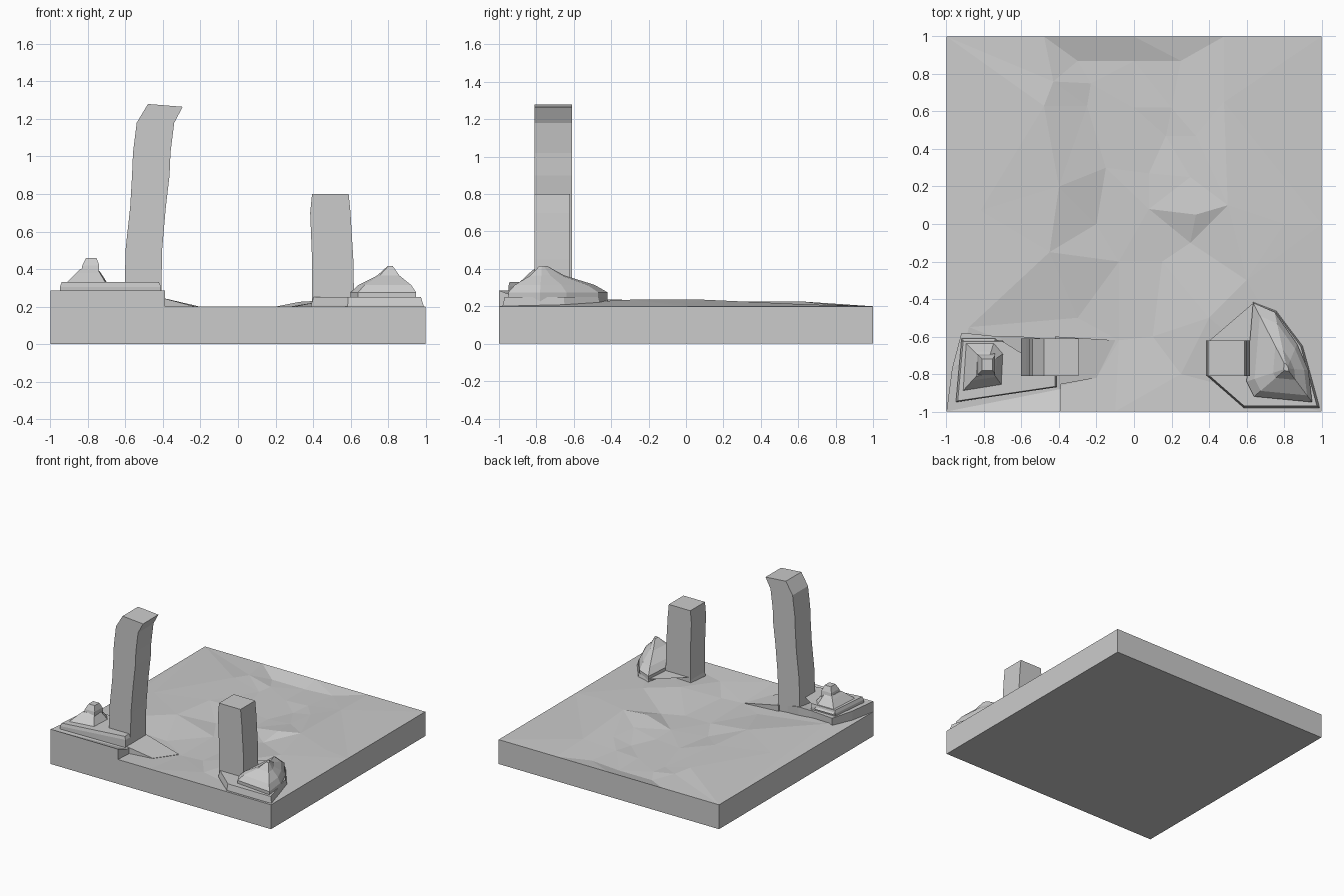
import bpy
import bmesh
from mathutils import Vector
from mathutils.geometry import delaunay_2d_cdt

default_cube = bpy.data.objects.get("Cube")
if default_cube:
    bpy.data.objects.remove(default_cube, do_unlink=True)

# One stone colour for the whole model
stone = bpy.data.materials.new("stone_grey")
stone.use_nodes = True
stone_colour = (0.6, 0.6, 0.6, 1.0)
stone.diffuse_color = stone_colour
stone.node_tree.nodes["Principled BSDF"].inputs["Base Color"].default_value = stone_colour


def finish(name, bm):
    """Turn a bmesh into a flat shaded stone object."""
    bmesh.ops.recalc_face_normals(bm, faces=bm.faces)
    mesh = bpy.data.meshes.new(name)
    bm.to_mesh(mesh)
    bm.free()
    mesh.materials.append(stone)
    obj = bpy.data.objects.new(name, mesh)
    bpy.context.collection.objects.link(obj)
    return obj


def loft(name, rings):
    """Join equal length rings of 3D points and cap both ends."""
    bm = bmesh.new()
    loops = [[bm.verts.new(point) for point in ring] for ring in rings]
    count = len(loops[0])
    for low, high in zip(loops, loops[1:]):
        for i in range(count):
            j = (i + 1) % count
            bm.faces.new((low[i], low[j], high[j], high[i]))
    bm.faces.new(loops[0])
    bm.faces.new(loops[-1])
    bmesh.ops.triangulate(bm, faces=[f for f in bm.faces if len(f.verts) > 4])
    return finish(name, bm)


def level(outline, z):
    """Lift a flat outline to one height."""
    return [(x, y, z) for x, y in outline]


def shrink(outline, centre, amount):
    """Scale an outline towards a centre point."""
    cx, cy = centre
    return [(cx + (x - cx) * amount, cy + (y - cy) * amount) for x, y in outline]


def box_ring(x0, x1, y0, y1, z0, z1=None):
    """Rectangle whose right side may sit at another height."""
    z1 = z0 if z1 is None else z1
    return [(x0, y0, z0), (x1, y0, z1), (x1, y1, z1), (x0, y1, z0)]


# Ground slab: a faceted shallow valley between two low banks
RIM = 0.2
rim = [(-1, -1), (-.1, -1), (.2, -1), (1, -1), (1, 0), (1, 1),
       (.48, 1), (0, 1), (-.48, 1), (-1, 1)]
banks = [(-.43, .76, .21), (-.48, .63, .225), (.48, .65, .21), (-.4, .2, .225),
         (.33, .05, .225), (.5, .1, .235), (-.45, -.15, .23), (.6, -.3, .235),
         (-.88, -.55, .24), (-.82, .07, .225), (.4, -.5, .22), (.8, 0, .215)]
valley = [(-.3, .87, .165), (0, .87, .165), (.25, .87, .18), (-.23, .75, .17),
          (-.25, .63, .17), (0, .62, .17), (.2, .62, .18), (.17, .47, .17),
          (.33, .47, .2), (.3, .25, .2), (.08, .27, .17), (-.15, .3, .17),
          (-.2, 0, .165), (.08, .08, .175), (.3, -.1, .18), (-.08, -.2, .165),
          (.15, -.2, .165), (-.3, -.5, .185), (.1, -.6, .17), (-.08, -.62, .17),
          (-.2, -.82, .19), (.25, -.8, .19)]
points = [(x, y, RIM) for x, y in rim] + banks + valley
flat = [Vector(p[:2]) for p in points]
edges = [(i, (i + 1) % len(rim)) for i in range(len(rim))]
coords, _, triangles, _, _, _ = delaunay_2d_cdt(flat, edges, [], 0, 0.0001)
bm = bmesh.new()
verts = []
for c in coords:
    nearest = min(points, key=lambda p: (Vector(p[:2]) - c).length)
    verts.append(bm.verts.new((c.x, c.y, nearest[2])))
for tri in triangles:
    bm.faces.new([verts[i] for i in tri])
border = [e for e in bm.edges if e.is_boundary]
skirt = bmesh.ops.extrude_edge_only(bm, edges=border)["geom"]
for v in skirt:
    if isinstance(v, bmesh.types.BMVert):
        v.co.z = 0
bmesh.ops.holes_fill(bm, edges=[e for e in bm.edges if e.is_boundary])
finish("ground_slab", bm)

# Tall leaning pillar: left x, right x, left z, right z
tall = [(-.605, -.41, .2, .2), (-.6, -.405, .5, .5), (-.575, -.385, .73, .73),
        (-.565, -.365, .9, .9), (-.56, -.36, 1.02, 1.02),
        (-.54, -.34, 1.18, 1.18), (-.48, -.295, 1.28, 1.265)]
loft("tall_pillar", [box_ring(a, b, -.81, -.61, z, w) for a, b, z, w in tall])

# Short pillar: left x, right x, z
short = [(.395, .62, .18), (.395, .615, .45), (.385, .6, .7), (.395, .59, .8)]
loft("short_pillar", [box_ring(a, b, -.81, -.62, z) for a, b, z in short])

# Rock shelf under the tall pillar
shelf = [(-1, -1), (-.39, -1), (-.39, -.88), (-.39, -.62), (-.6, -.6), (-.72, -.6),
         (-.92, -.58), (-.97, -.77)]
shelf_top = [(x, y, .24 if x > -.4 and y > -.9 else .285) for x, y in shelf]
loft("shelf_base", [level(shelf, .15), shelf_top])
step = [(-.95, -.95), (-.41, -.87), (-.41, -.8), (-.62, -.8), (-.7, -.62), (-.92, -.62)]
step_centre = (-.7, -.78)
loft("shelf_step", [level(step, .24), level(step, .305),
                    level(shrink(step, step_centre, .96), .33)])
loft("shelf_ramp", [
    [(-.42, -.86, .15), (-.42, -.6, .15), (-.42, -.6, .25), (-.42, -.86, .25)],
    [(-.2, -.82, .15), (-.1, -.62, .15), (-.1, -.62, .175), (-.2, -.82, .192)]])

# Small hill with a knob on the shelf
hill = [(-.94, -.92), (-.69, -.88), (-.68, -.68), (-.74, -.61), (-.92, -.61)]
peak = (-.785, -.75)
loft("shelf_hill", [level(hill, .3), level(shrink(hill, peak, .5), .38),
                    level(shrink(hill, peak, .36), .4)])
loft("hill_knob", [box_ring(-.84, -.74, -.81, -.69, .37),
                   box_ring(-.83, -.74, -.8, -.7, .42),
                   box_ring(-.81, -.755, -.78, -.72, .46)])

# Rock mound beside the short pillar
mound = [(.39, -.81), (.585, -.98), (.99, -.98), (.9, -.65), (.76, -.46), (.635, -.41),
         (.61, -.62), (.39, -.62)]
mound_centre = (.75, -.75)
loft("mound_base", [level(mound, .15), level(mound, .205),
                    level(shrink(mound, (.63, -.72), .96), .25)])
upper = [(.6, -.84), (.64, -.92), (.95, -.95), (.93, -.78), (.87, -.64), (.75, -.47),
         (.635, -.42)]
summit = (.815, -.77)
loft("mound_slope", [level(upper, .2), level(upper, .275),
                     level(shrink(upper, summit, .8), .315),
                     level(shrink(upper, summit, .34), .365),
                     level(shrink(upper, summit, .08), .415)])
